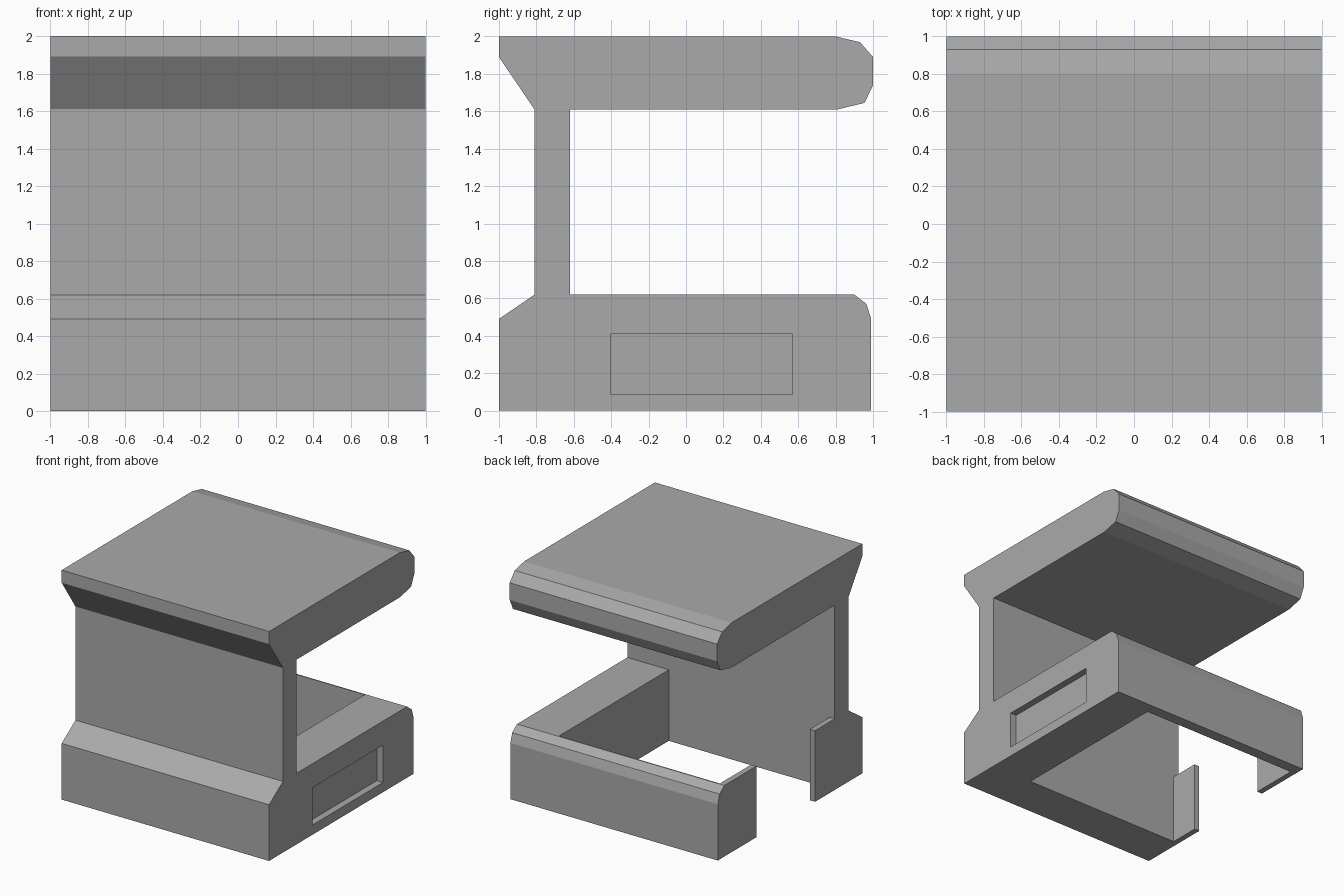
import bpy
import bmesh

default = bpy.data.objects.get("Cube")
if default:
    bpy.data.objects.remove(default, do_unlink=True)

grey = bpy.data.materials.new("plain grey")
grey.use_nodes = True
colour = (0.4, 0.4, 0.4, 1)
grey.diffuse_color = colour
grey.node_tree.nodes["Principled BSDF"].inputs["Base Color"].default_value = colour


def extrude_profile(name, points, x0, x1):
    """Solid made by sweeping a (y, z) outline along x."""
    bm = bmesh.new()
    face = bm.faces.new([bm.verts.new((x0, y, z)) for y, z in points])
    swept = bmesh.ops.extrude_face_region(bm, geom=[face])["geom"]
    verts = [v for v in swept if isinstance(v, bmesh.types.BMVert)]
    bmesh.ops.translate(bm, verts=verts, vec=(x1 - x0, 0, 0))
    bmesh.ops.recalc_face_normals(bm, faces=bm.faces)
    mesh = bpy.data.meshes.new(name)
    bm.to_mesh(mesh)
    bm.free()
    mesh.materials.append(grey)
    obj = bpy.data.objects.new(name, mesh)
    bpy.context.collection.objects.link(obj)
    return obj


def cut_box(target, name, x, y, z):
    """Subtract a box given by its x, y and z ranges."""
    outline = [(y[0], z[0]), (y[1], z[0]), (y[1], z[1]), (y[0], z[1])]
    cutter = extrude_profile(name, outline, *x)
    cutter.hide_render = True
    mod = target.modifiers.new(name, "BOOLEAN")
    mod.operation = "DIFFERENCE"
    mod.solver = "EXACT"
    mod.object = cutter
    bpy.context.view_layer.objects.active = target
    bpy.ops.object.modifier_apply(modifier=name)
    bpy.data.objects.remove(cutter, do_unlink=True)


# C-shaped body: base, upright web and overhanging top slab
base = [(-0.62, 0.62), (0.9, 0.62), (0.965, 0.57), (0.99, 0.49), (0.99, 0),
        (-1, 0), (-1, 0.49), (-0.81, 0.62)]
slab = [(-0.81, 1.61), (-1, 1.89), (-1, 2), (0.8, 2), (0.93, 1.97),
        (1, 1.89), (1, 1.74), (0.955, 1.645), (0.81, 1.61), (-0.62, 1.61)]
body = extrude_profile("body", base + slab, -1, 1)

# Open well through the base, leaving thin lips on one side
cut_box(body, "well", (-0.95, 0.6), (-0.62, 0.89), (-0.2, 1.0))

# Gap between the two lips
cut_box(body, "side_gap", (-1.2, -0.7), (-0.35, 0.46), (-0.2, 1.0))

# Shallow pocket in the thick side wall
cut_box(body, "side_pocket", (0.94, 1.2), (-0.4, 0.57), (0.085, 0.41))
